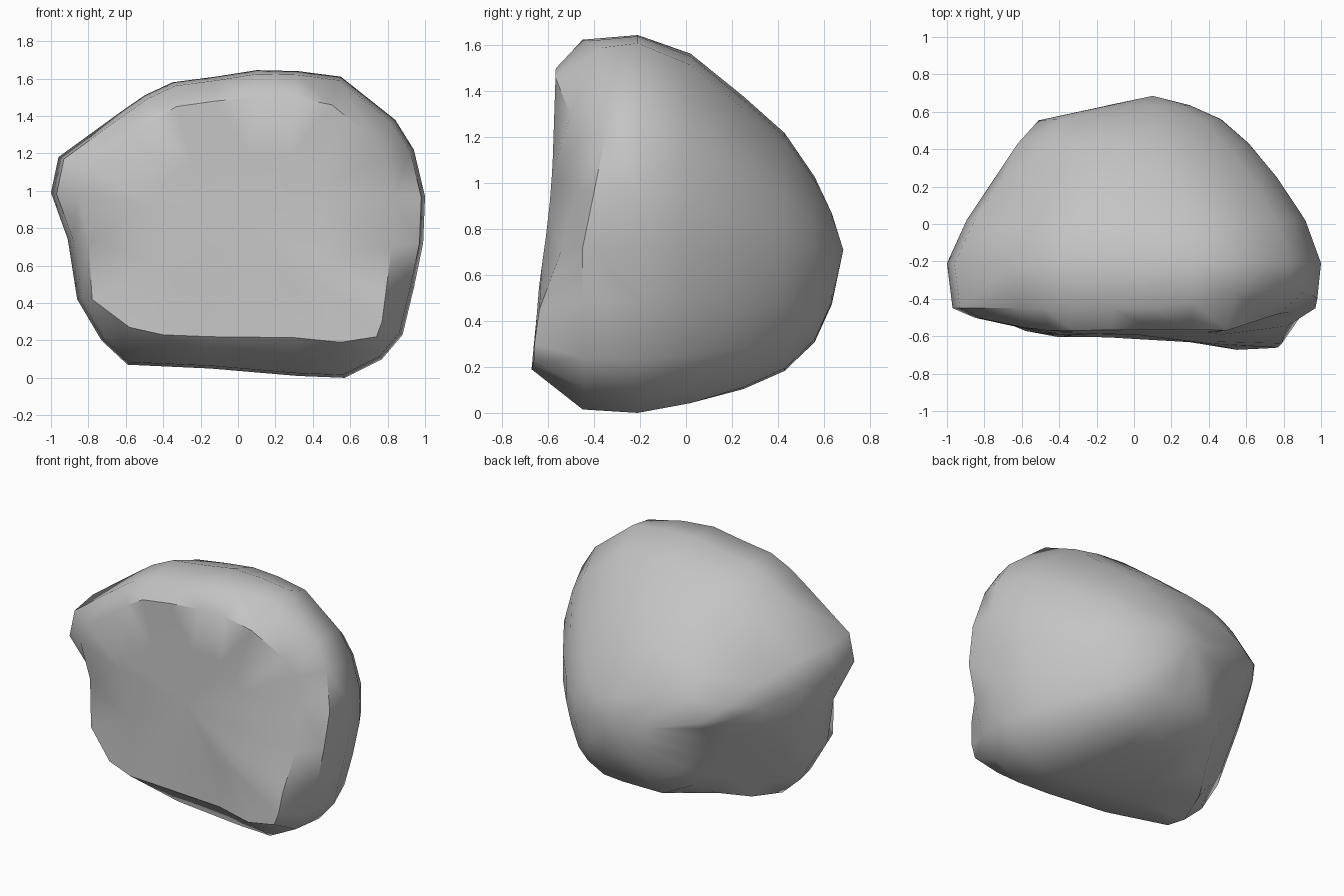
import bpy, bmesh, math
from mathutils import Vector

cube = bpy.data.objects.get("Cube")
if cube:
    bpy.data.objects.remove(cube, do_unlink=True)

# Widest outline of the boulder and the rim of its front face (x, z), point for point
OUTLINE = [(-1, .99), (-.96, 1.18), (-.63, 1.42), (-.5, 1.51), (-.35, 1.58), (-.12, 1.61),
           (.1, 1.645), (.32, 1.64), (.55, 1.61), (.84, 1.38), (.94, 1.22), (1, .97),
           (.99, .72), (.94, .48), (.88, .23), (.77, .1), (.57, 0), (.32, .01),
           (-.15, .05), (-.59, .07), (-.73, .2), (-.86, .42), (-.91, .74)]
FACE = [(-.85, .99), (-.8, 1.13), (-.58, 1.28), (-.45, 1.38), (-.33, 1.45), (-.12, 1.48),
        (.1, 1.5), (.3, 1.5), (.5, 1.46), (.7, 1.3), (.78, 1.18), (.83, .97),
        (.82, .7), (.79, .45), (.77, .3), (.74, .22), (.55, .19), (.3, .215),
        (-.15, .22), (-.4, .23), (-.58, .27), (-.78, .42), (-.8, .74)]
MID = 1.645 / 2

# Slices behind the face: depth, left, right, bottom, top, roundness
SLICES = [(-.45, -.97, .98, .015, 1.625, 0), (-.21, -1, 1, 0, 1.645, 0),
          (.02, -.9, .92, .03, 1.565, .25), (.25, -.75, .77, .09, 1.38, .5),
          (.43, -.67, .62, .17, 1.22, .7), (.56, -.56, .47, .3, 1.03, .85),
          (.635, -.14, .3, .47, .87, 1)]

# Flat undercut low on the back corner
CUT = Vector((-.707, .573, -.418))
CUT_LEVEL = .335


def face_point(x, z, scale):
    """Point on the front face: low bulge on one side, both edges receding."""
    x, z = x * scale, .85 + (z - .85) * scale
    y = -.585 + .03 * (z - .9)
    y -= .08 * math.exp(-((x - .6) / .3) ** 2 - ((z - .35) / .4) ** 2)
    y += (.23 if z > .8 else .4) * max(0, -x - .5)
    y += .35 * max(0, x - .5) * min(1, max(0, z - .4) * 2)
    return Vector((x, y, z))


def slice_point(x, z, depth, left, right, low, high, roundness):
    w = z / MID - 1
    a = math.atan2(w, x)
    # The lower corner on one side stays fuller than the rest
    if x > 0 and w < -.3:
        roundness *= .5
    u = x + (math.cos(a) - x) * roundness
    w += (math.sin(a) - w) * roundness
    p = Vector(((left + right) / 2 + u * (right - left) / 2, depth,
                (low + high) / 2 + w * (high - low) / 2))
    if depth < -.4:
        # Rim behind the face: swept back high on one side and low on the other
        p.y += .3 * max(0, p.x - .2) * max(0, p.z - .75)
        if p.x < -.4 and p.z < .8:
            p.y += .1
    over = p.dot(CUT) - CUT_LEVEL
    if depth > -.4 and over > 0 and p.z < .9:
        p -= CUT * over
    return p


# Loft the slices and close both ends with fans
bm = bmesh.new()
rings = [[bm.verts.new(face_point(x, z, s)) for x, z in FACE] for s in (.55, 1)]
rings += [[bm.verts.new(slice_point(x, z, *s)) for x, z in OUTLINE] for s in SLICES]
count = len(OUTLINE)
for a, b in zip(rings, rings[1:]):
    for i in range(count):
        j = (i + 1) % count
        bm.faces.new((a[i], a[j], b[j], b[i]))
for ring, tip in ((rings[0], (0, -.59, .85)), (rings[-1], (.1, .685, .71))):
    centre = bm.verts.new(tip)
    for i in range(count):
        bm.faces.new((ring[i], ring[(i + 1) % count], centre))
bmesh.ops.triangulate(bm, faces=bm.faces[:])
bmesh.ops.recalc_face_normals(bm, faces=bm.faces[:])

mesh = bpy.data.meshes.new("boulder")
bm.to_mesh(mesh)
bm.free()
boulder = bpy.data.objects.new("boulder", mesh)
bpy.context.collection.objects.link(boulder)

# Grey stone
stone = bpy.data.materials.new("grey stone")
stone.use_nodes = True
colour = (.55, .55, .55, 1)
stone.diffuse_color = colour
stone.node_tree.nodes["Principled BSDF"].inputs["Base Color"].default_value = colour
mesh.materials.append(stone)

bpy.context.view_layer.objects.active = boulder
boulder.select_set(True)
bpy.ops.object.shade_smooth_by_angle(angle=math.radians(42))
